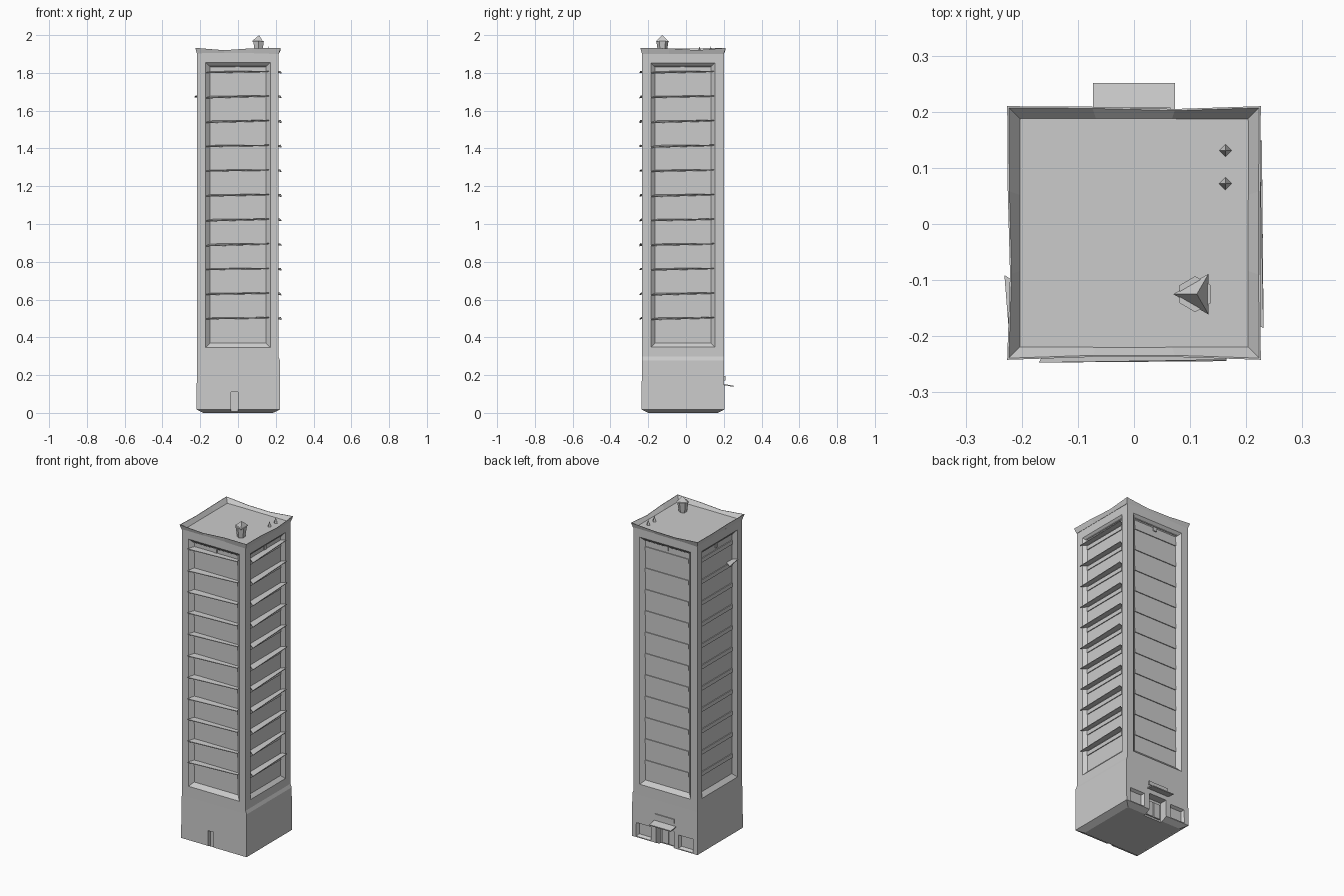
import bpy, bmesh, math, random
from mathutils import Matrix, Vector

random.seed(4)
cube = bpy.data.objects.get("Cube")
if cube:
    bpy.data.objects.remove(cube)

grey = bpy.data.materials.new("concrete_grey")
grey.use_nodes = True
colour = (0.6, 0.6, 0.6, 1)
grey.diffuse_color = colour
grey.node_tree.nodes["Principled BSDF"].inputs["Base Color"].default_value = colour

HALF = 0.217          # half width of the shaft
CENTRE_Y = -0.016
RECESS = 0.022        # depth of the side panels
FLOORS = [0.5 + 0.1304 * i for i in range(11)]
FRONT, LEFT, BACK, RIGHT = range(4)


def place(side, u, out, z):
    """Point on a side: u across, out from the wall, z up."""
    p = Matrix.Rotation(side * math.pi / 2, 3, 'Z') @ Vector((u, -HALF - out, z))
    return p + Vector((0, CENTRE_Y, 0))


def loft(bm, rings, cap=True):
    """Skin equal rings of points into a solid."""
    loops = [[bm.verts.new(p) for p in ring] for ring in rings]
    n = len(loops[0])
    for a, b in zip(loops, loops[1:]):
        for i in range(n):
            j = (i + 1) % n
            bm.faces.new((a[i], a[j], b[j], b[i]))
    if cap:
        bm.faces.new(loops[0][::-1])
        bm.faces.new(loops[-1])


def finish(name, bm):
    bmesh.ops.recalc_face_normals(bm, faces=bm.faces)
    mesh = bpy.data.meshes.new(name)
    bm.to_mesh(mesh)
    bm.free()
    mesh.materials.append(grey)
    obj = bpy.data.objects.new(name, mesh)
    bpy.context.collection.objects.link(obj)
    return obj


def rect(side, u0, u1, z0, z1, out):
    return [place(side, u, out, z) for u, z in ((u0, z0), (u1, z0), (u1, z1), (u0, z1))]


def block(bm, side, u0, u1, z0, z1, inner, outer):
    loft(bm, [rect(side, u0, u1, z0, z1, inner), rect(side, u0, u1, z0, z1, outer)])


def recess(bm, side, u0, u1, z0, z1, depth, slope):
    """Tapered cutter that leaves a sloping frame around a panel."""
    k = slope * 0.02 / depth
    loft(bm, [rect(side, u0 + slope, u1 - slope, z0 + slope, z1 - slope, -depth),
              rect(side, u0 - k, u1 + k, z0 - k, z1 + k, 0.02)])


def square(half, z, left=None):
    right = left or half
    return [(-half, CENTRE_Y - half, z), (right, CENTRE_Y - half, z),
            (right, CENTRE_Y + half, z), (-half, CENTRE_Y + half, z)]


# Tower body, with a base that steps out on its left side
bm = bmesh.new()
loft(bm, [square(0.185, 0), square(0.22, 0.018, 0.223), square(HALF, 0.278, 0.222),
          square(HALF, 0.298, 0.214), square(HALF, 1.905, 0.214)])
body = finish("tower_body", bm)

# Recessed panels, ground floor windows, rear entrance and front doorway
bm = bmesh.new()
for side in range(4):
    recess(bm, side, -0.172, 0.172, 0.345, 1.855, RECESS, 0.024)
for u in (-0.145, 0.14):
    recess(bm, BACK, u - 0.048, u + 0.048, 0.025, 0.105, 0.015, 0.008)
block(bm, BACK, -0.06, 0.06, -0.02, 0.12, -0.045, 0.03)
block(bm, FRONT, -0.038, 0.0, -0.02, 0.11, -0.02, 0.03)
cutter = finish("panel_cutter", bm)
cutter.hide_render = True
mod = body.modifiers.new("panels", 'BOOLEAN')
mod.operation = 'DIFFERENCE'
mod.solver = 'EXACT'
mod.object = cutter
bpy.context.view_layer.update()
graph = bpy.context.evaluated_depsgraph_get()
carved = bpy.data.meshes.new_from_object(body.evaluated_get(graph))
body.modifiers.clear()
body.data = carved
bpy.data.objects.remove(cutter)

# Window strips on every side, with a small plate and a cornice on top
for side, label in enumerate(("front", "left", "back", "right")):
    bm = bmesh.new()
    for z in FLOORS:
        block(bm, side, -0.147, 0.147, z - 0.032, z - 0.007, -RECESS - 0.01, -RECESS + 0.005)
    block(bm, side, -0.014, 0.008, 1.81, 1.834, -RECESS - 0.01, -RECESS + 0.006)
    block(bm, side, -0.15, 0.15, 1.836, 1.842, -RECESS - 0.01, -RECESS + 0.008)
    finish(label + "_window_strips", bm)


def ledge(bm, side, u0, u1, z):
    """Thin twisted sunshade, wider at one end."""
    twist = random.uniform(0.004, 0.01)
    tip = random.uniform(0.004, 0.012)
    rings = []
    for lift in (0, 0.004):
        rings.append([place(side, u0 + 0.025, -RECESS - 0.004, z + lift),
                      place(side, u1 - 0.015, -RECESS - 0.004, z + lift),
                      place(side, u1, tip, z + 0.003 + lift),
                      place(side, u0, 0.014, z - twist + lift)])
    loft(bm, rings)


# Sunshades on the front and left, and a short one on the right
for side, label in ((FRONT, "front"), (LEFT, "left")):
    bm = bmesh.new()
    for z in FLOORS:
        ledge(bm, side, -0.17, 0.165, z)
    finish(label + "_sunshades", bm)
bm = bmesh.new()
ledge(bm, RIGHT, 0.075, 0.17, FLOORS[9])
finish("right_sunshade", bm)

# Parapet: flared outer wall, uneven rim, sloping inner wall
bm = bmesh.new()
outer, rim, inner, floor = [], [], [], []
for side in range(4):
    for step in range(3):
        f = (step - 1.5) / 1.5
        reach = 0.009 if step == 0 else random.choice((0.004, 0.008))
        top = 1.932 if step == 0 else random.choice((1.92, 1.93))
        outer.append(place(side, f * HALF, -0.001, 1.9))
        rim.append(place(side, f * (HALF + reach), reach, top))
        inner.append(place(side, f * (HALF + reach - 0.003), reach - 0.003, top))
        floor.append(place(side, f * 0.202, -0.015, 1.903))
loft(bm, [outer, rim, inner, floor, outer], cap=False)
bmesh.ops.remove_doubles(bm, verts=bm.verts, dist=0.0001)
finish("roof_parapet", bm)


def cone(bm, sides, low, high, z0, z1, x, y, turn=0.0):
    spot = Matrix.Translation((x, y, (z0 + z1) / 2)) @ Matrix.Rotation(turn, 4, 'Z')
    bmesh.ops.create_cone(bm, cap_ends=True, segments=sides, radius1=low,
                          radius2=high, depth=z1 - z0, matrix=spot)


# Roof chimney with a pointed three-sided cap
bm = bmesh.new()
cone(bm, 6, 0.022, 0.032, 1.9, 1.968, 0.109, -0.125)
finish("chimney", bm)
bm = bmesh.new()
cone(bm, 3, 0.042, 0, 1.965, 2.0, 0.112, -0.125, math.pi / 2)
finish("chimney_cap", bm)

# Small roof vents
bm = bmesh.new()
for y in (0.131, 0.072):
    cone(bm, 4, 0.013, 0.0, 1.9, 1.94, 0.163, y)
finish("roof_vents", bm)

# Rear entrance: sloping canopy, sign plate, door and window panes
bm = bmesh.new()
loft(bm, [[place(BACK, u, out, z + lift) for u, out, z in (
    (-0.073, -0.006, 0.148), (0.073, -0.006, 0.148),
    (0.073, 0.05, 0.138), (-0.073, 0.05, 0.138))] for lift in (0, 0.006)])
finish("entrance_canopy", bm)
bm = bmesh.new()
block(bm, BACK, -0.065, 0.065, 0.172, 0.195, -0.01, 0.007)
finish("entrance_plate", bm)
bm = bmesh.new()
for u in (-0.025, 0.025):
    block(bm, BACK, u - 0.022, u + 0.022, 0.01, 0.1, -0.05, -0.035)
finish("entrance_doors", bm)
